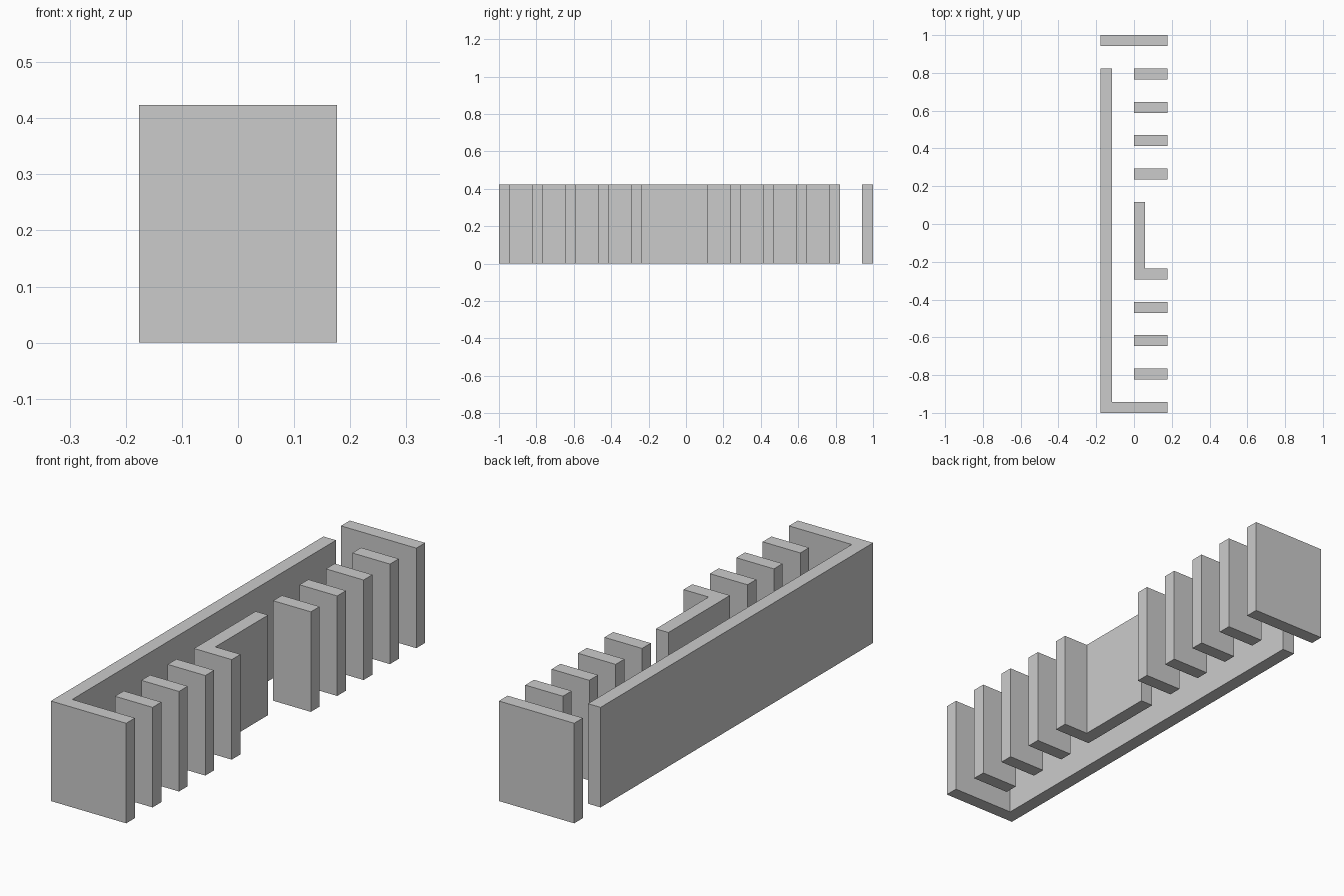
import bpy, bmesh

if "Cube" in bpy.data.objects:
    bpy.data.objects.remove(bpy.data.objects["Cube"])

U = 1 / 17          # wall thickness, the plan's module
HEIGHT = 7.2 * U


def extrude_plan(name, points):
    """Extrude a floor-plan outline (in modules) up to wall height."""
    bm = bmesh.new()
    face = bm.faces.new([bm.verts.new((x * U, y * U, 0)) for x, y in points])
    top = bmesh.ops.extrude_face_region(bm, geom=[face], use_keep_orig=True)
    verts = [g for g in top["geom"] if isinstance(g, bmesh.types.BMVert)]
    bmesh.ops.translate(bm, verts=verts, vec=(0, 0, HEIGHT))
    bmesh.ops.recalc_face_normals(bm, faces=bm.faces)
    mesh = bpy.data.meshes.new(name)
    bm.to_mesh(mesh)
    bm.free()
    obj = bpy.data.objects.new(name, mesh)
    bpy.context.collection.objects.link(obj)
    return obj


def wall(name, x0, x1, y0, y1):
    return extrude_plan(name, [(x0, y0), (x1, y0), (x1, y1), (x0, y1)])


def corner_wall(name, x0, x1, y0, y1):
    """L-shaped wall: long leg along y, short leg along x at the front."""
    return extrude_plan(name, [(x0, y0), (x1, y0), (x1, y0 + 1),
                               (x0 + 1, y0 + 1), (x0 + 1, y1), (x0, y1)])


# Long back wall with front end, and the separate far end wall
corner_wall("long_wall", -3, 3, -17, 14)
wall("end_wall", -3, 3, 16, 17)

# Short corner wall in the middle
corner_wall("middle_corner_wall", 0, 3, -5, 2)

# Rows of partitions either side of the middle
for i in range(3):
    wall(f"front_partition_{i + 1}", 0, 3, -14 + 3 * i, -13 + 3 * i)
for i in range(4):
    wall(f"rear_partition_{i + 1}", 0, 3, 4 + 3 * i, 5 + 3 * i)
